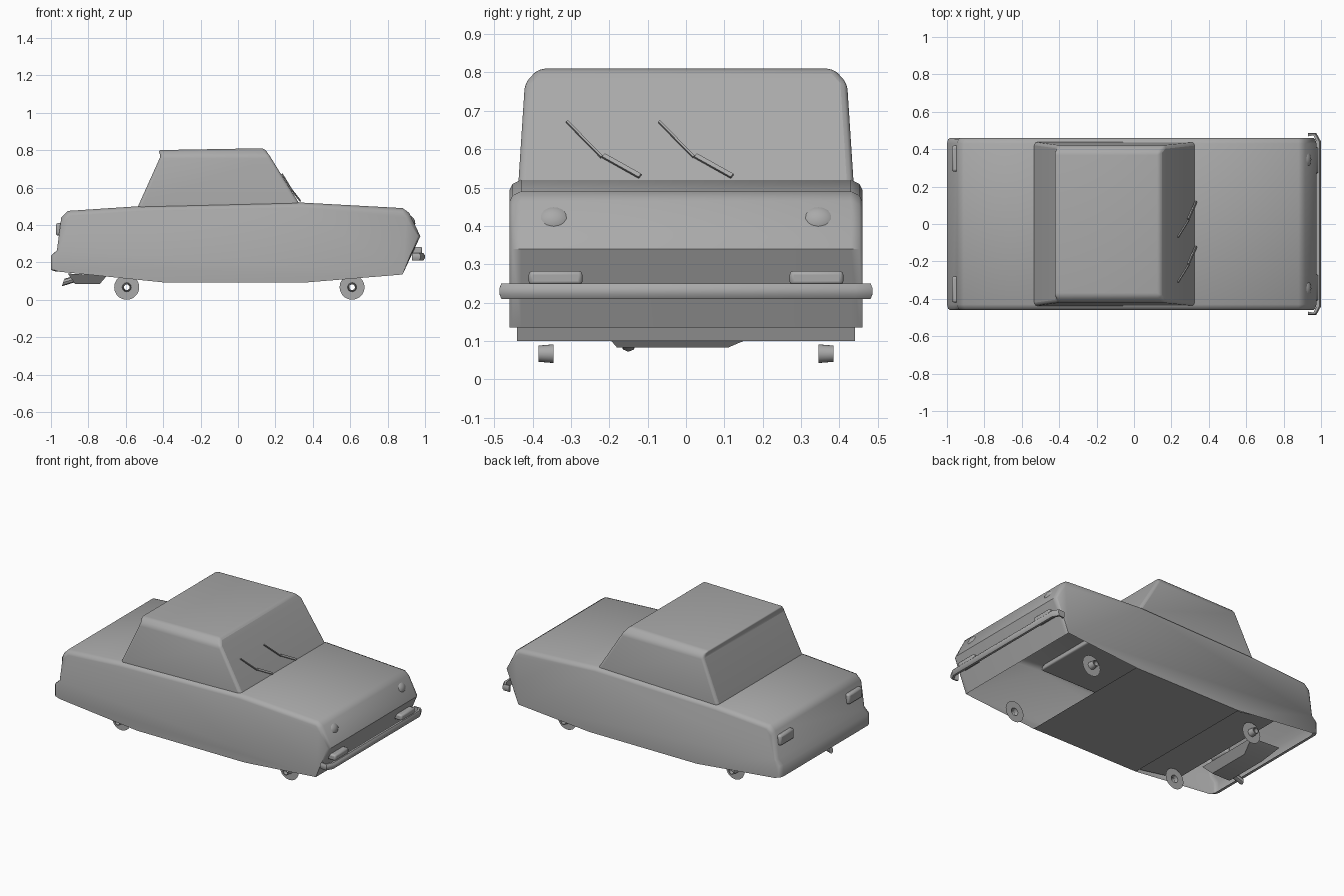
import bpy, bmesh, math
from mathutils import Vector

if "Cube" in bpy.data.objects:
    bpy.data.objects.remove(bpy.data.objects["Cube"])

grey = bpy.data.materials.new("plain grey")
grey.diffuse_color = (0.4, 0.4, 0.4, 1)
grey.use_nodes = True
grey.node_tree.nodes["Principled BSDF"].inputs["Base Color"].default_value = grey.diffuse_color


def make(name, verts, faces, angle=40, bevel=0, segments=2):
    """Mesh object from points and faces, optionally bevelled, smooth by angle."""
    me = bpy.data.meshes.new(name)
    me.from_pydata(verts, [], faces)
    bm = bmesh.new()
    bm.from_mesh(me)
    bmesh.ops.recalc_face_normals(bm, faces=bm.faces)
    bm.to_mesh(me)
    bm.free()
    ob = bpy.data.objects.new(name, me)
    bpy.context.collection.objects.link(ob)
    me.materials.append(grey)
    if bevel:
        m = ob.modifiers.new("bevel", 'BEVEL')
        m.width, m.segments, m.limit_method = bevel, segments, 'ANGLE'
    bpy.ops.object.select_all(action='DESELECT')
    ob.select_set(True)
    bpy.context.view_layer.objects.active = ob
    bpy.ops.object.shade_smooth_by_angle(angle=math.radians(angle))
    return ob


def loft(name, rings, caps=True, **kw):
    """Closed rings joined one after another."""
    n = len(rings[0])
    faces = [(a*n+i, a*n+(i+1) % n, (a+1)*n+(i+1) % n, (a+1)*n+i)
             for a in range(len(rings)-1) for i in range(n)]
    if caps:
        faces += [tuple(range(n)), tuple(range((len(rings)-1)*n, len(rings)*n))]
    return make(name, [p for r in rings for p in r], faces, **kw)


def rect(x0, x1, y, z):
    return [(x0, -y, z), (x1, -y, z), (x1, y, z), (x0, y, z)]


def box(name, x, y, z, **kw):
    return loft(name, [[(x[0], y[0], h), (x[1], y[0], h), (x[1], y[1], h), (x[0], y[1], h)]
                       for h in z], **kw)


def rod(name, a, b, w, h):
    """Thin flat bar from a to b."""
    a, b = Vector(a), Vector(b)
    s = (b-a).cross(Vector((1, 0, 0.6))).normalized()*w
    t = (b-a).cross(s).normalized()*h
    return loft(name, [[p+s+t, p+s-t, p-s-t, p-s+t] for p in (a, b)])


# lower body: side profile, open underneath at both ends; outer rings slightly smaller
prof = [(-0.97, 0.15), (-1.0, 0.16), (-1.0, 0.235), (-0.968, 0.265), (-0.945, 0.44),
        (-0.91, 0.475), (-0.53, 0.5), (0.33, 0.52), (0.88, 0.49), (0.915, 0.465),
        (0.975, 0.34), (0.88, 0.135), (0.37, 0.093), (-0.4, 0.093)]


def ring(y, k):
    out = []
    for x, z in prof:
        top = 0.026*k if z > 0.43 else 0
        end = 0.014*k if abs(x) > 0.9 else 0
        out.append((x - math.copysign(end, x), y, z - top))
    return out


rings = [ring(-0.46, 1), ring(-0.452, 0.4), ring(-0.43, 0),
         ring(0.43, 0), ring(0.452, 0.4), ring(0.46, 1)]
n = len(prof)
faces = [(a*n+i, a*n+(i+1) % n, (a+1)*n+(i+1) % n, (a+1)*n+i)
         for a in range(5) for i in range(n) if i not in (11, 13)]
faces += [tuple(range(n)), tuple(range(5*n, 6*n))]
make("lower_body", [p for r in rings for p in r], faces, angle=50)

# plate above the rear axle
make("rear_floor_plate", [(-0.4, -0.44, 0.1), (-0.4, 0.44, 0.1), (-0.7, 0.44, 0.15), (-0.7, -0.44, 0.15)],
     [(0, 1, 2, 3)])

# cabin with a small roof overhang at the back
loft("cabin", [rect(-0.54, 0.345, 0.438, 0.48), rect(-0.53, 0.33, 0.437, 0.51),
               rect(-0.412, 0.168, 0.42, 0.772),
               [(-0.43, -0.385, 0.8), (0.14, -0.385, 0.81), (0.14, 0.385, 0.81), (-0.43, 0.385, 0.8)]],
     bevel=0.018, segments=3, angle=50)

# front bumper: small section swept along a wrapped path
path = [(0.93, -0.475), (0.965, -0.478), (0.985, -0.44), (0.985, 0.44), (0.965, 0.478), (0.93, 0.475)]
sec = [(-0.008, -0.02), (0.006, -0.02), (0.014, -0.008), (0.014, 0.008), (0.006, 0.02), (-0.008, 0.02)]
bump = []
for i, (x, y) in enumerate(path):
    sx = 0 if i in (0, 5) else (0.7 if i in (1, 4) else 1)
    sy = math.copysign(1 if i in (0, 5) else (0.7 if i in (1, 4) else 0.2), y)
    bump.append([(x + o*sx, y + o*sy*0.8, 0.23 + h) for o, h in sec])
loft("front_bumper", bump)

for s, side in ((-1, "right"), (1, "left")):
    # bumper mounts and indicator lamps
    box("indicator_" + side, (0.925, 0.985), sorted((s*0.27, s*0.41)), (0.245, 0.283), bevel=0.01)
    # rear lamps
    box("rear_lamp_" + side, (-0.974, -0.93), sorted((s*0.28, s*0.42)), (0.343, 0.41), bevel=0.012)
    # headlamps
    bpy.ops.mesh.primitive_uv_sphere_add(segments=20, ring_count=12, radius=1,
                                         location=(0.902, s*0.345, 0.408))
    ob = bpy.context.object
    ob.name = "headlamp_" + side
    ob.scale = (0.046, 0.056, 0.046)
    ob.data.materials.append(grey)
    bpy.ops.object.shade_smooth()
    # wheels: flat disc with a tapered hub facing outwards
    for x, end in ((0.61, "front"), (-0.595, "rear")):
        loft(f"wheel_{end}_{side}",
             [[(x + r*math.cos(t*math.tau/20), s*y, 0.067 + r*math.sin(t*math.tau/20)) for t in range(20)]
              for r, y in ((0.067, 0.345), (0.0245, 0.345), (0.021, 0.385), (0.016, 0.385), (0.015, 0.36))],
             caps=False)

# wipers: arm and blade, twice
for i, y in enumerate((0, 0.24)):
    rod(f"wiper_arm_{i}", (0.29, y-0.215, 0.583), (0.332, y-0.12, 0.53), 0.006, 0.004)
    rod(f"wiper_blade_{i}", (0.236, y-0.31, 0.672), (0.292, y-0.22, 0.58), 0.003, 0.004)

# tank under the tail and exhaust pipe
loft("tank", [[(-0.91, -0.22, 0.14), (-0.7, -0.22, 0.13), (-0.7, 0.22, 0.13), (-0.91, 0.22, 0.14)],
              [(-0.87, -0.18, 0.083), (-0.74, -0.18, 0.083), (-0.74, 0.11, 0.083), (-0.87, 0.11, 0.083)]])
loft("exhaust", [[(x + 0.007*math.sin(t*math.tau/8), -0.15 + 0.02*math.cos(t*math.tau/8),
                   z + 0.02*math.sin(t*math.tau/8)) for t in range(8)]
                 for x, z in ((-0.935, 0.092), (-0.85, 0.118))])
